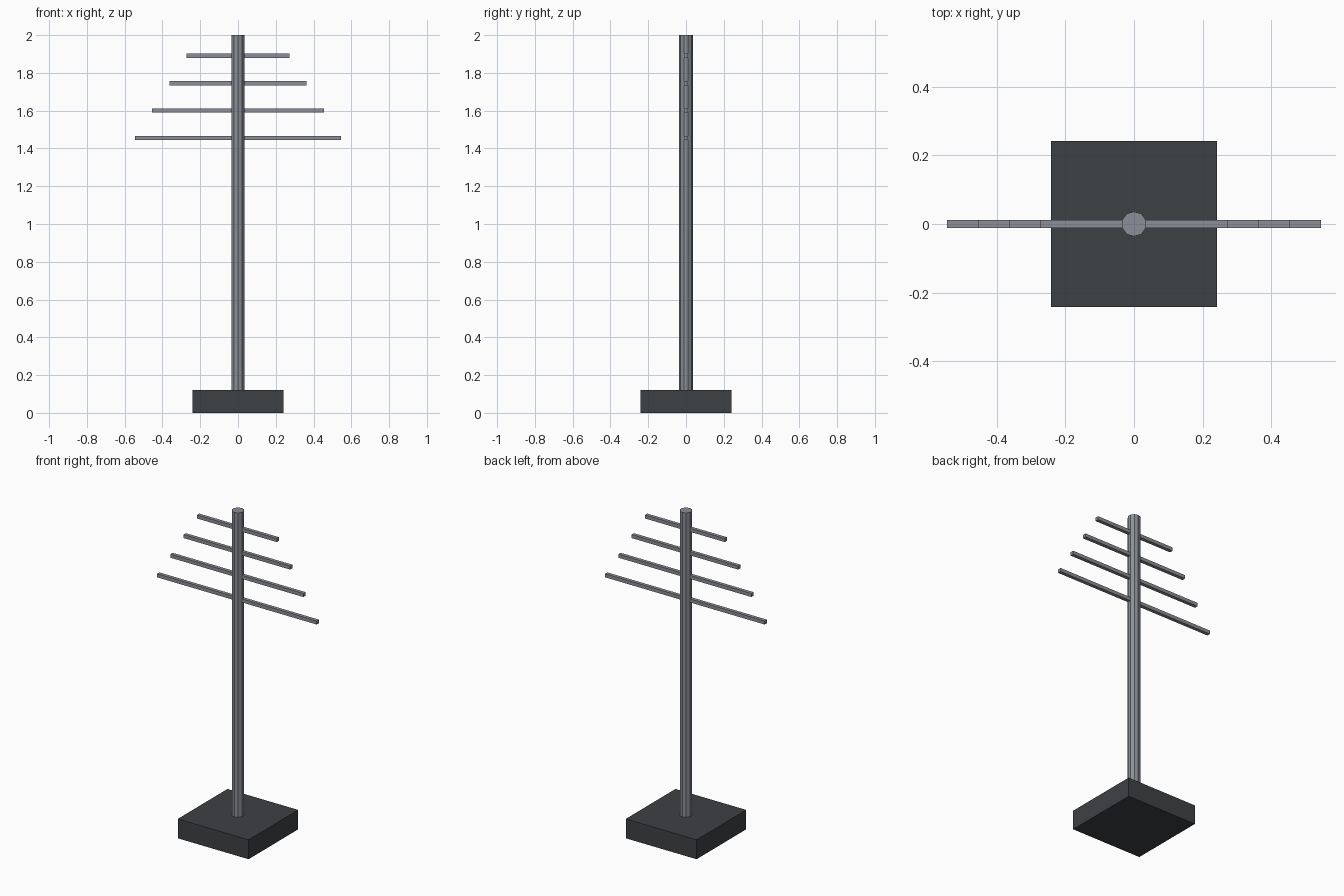
import bpy

if "Cube" in bpy.data.objects:
    bpy.data.objects.remove(bpy.data.objects["Cube"])


def material(name, color):
    m = bpy.data.materials.new(name)
    m.diffuse_color = (*color, 1)
    m.use_nodes = True
    m.node_tree.nodes["Principled BSDF"].inputs["Base Color"].default_value = m.diffuse_color
    return m


dark = material("dark_base", (0.048, 0.052, 0.058))
metal = material("grey_metal", (0.26, 0.275, 0.31))


def box(name, center, size, mat):
    bpy.ops.mesh.primitive_cube_add(size=1, location=center)
    o = bpy.context.object
    o.name = name
    o.scale = size
    bpy.ops.object.transform_apply(location=False, rotation=False, scale=True)
    o.data.materials.append(mat)
    return o


# square foot block
box("base", (0, 0, 0.06), (0.484, 0.484, 0.12), dark)

# ten-sided mast standing on the block
bottom, top = 0.115, 2.0
bpy.ops.mesh.primitive_cylinder_add(vertices=10, radius=0.0364, depth=top - bottom,
                                    location=(0, 0, (top + bottom) / 2))
mast = bpy.context.object
mast.name = "mast"
mast.data.materials.append(metal)

# crossbars, shorter towards the top
for i in range(4):
    length = 1.091 - 0.1818 * i
    box(f"crossbar_{i + 1}", (0, 0, 1.4545 + 0.1455 * i), (length, 0.022, 0.022), metal)
